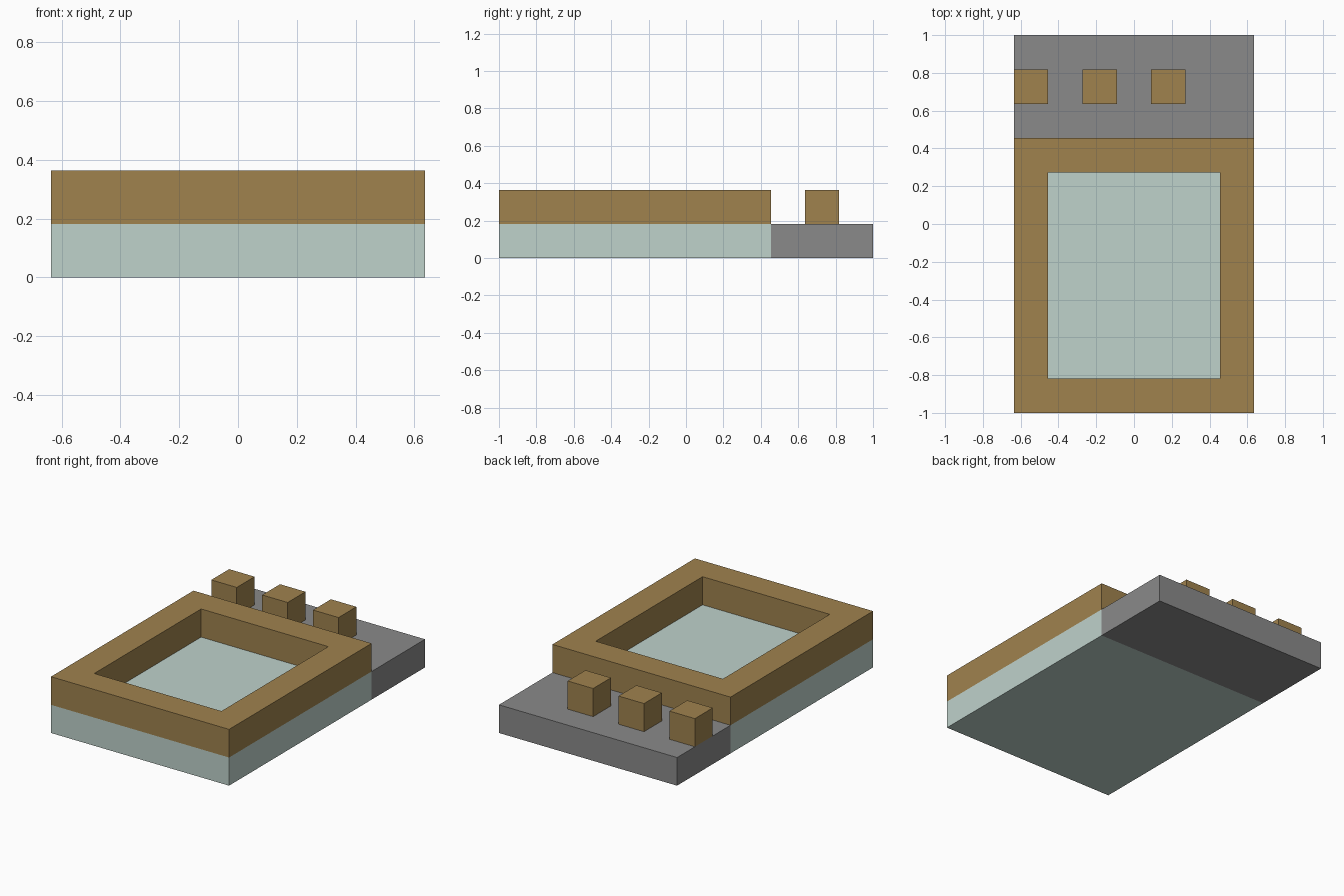
import bpy
import bmesh
from mathutils import Vector

cube = bpy.data.objects.get("Cube")
if cube:
    bpy.data.objects.remove(cube, do_unlink=True)

U = 2 / 11  # grid module: the model is 7 x 11 x 2 modules


def material(name, colour):
    mat = bpy.data.materials.new(name)
    mat.use_nodes = True
    mat.diffuse_color = (*colour, 1)
    mat.node_tree.nodes["Principled BSDF"].inputs["Base Color"].default_value = (*colour, 1)
    return mat


brown = material("brown", (0.35, 0.225, 0.076))
pale_green = material("pale green", (0.52, 0.645, 0.6))
grey = material("grey", (0.255, 0.255, 0.255))


def add_object(name, bm, mat):
    bmesh.ops.recalc_face_normals(bm, faces=bm.faces)
    mesh = bpy.data.meshes.new(name)
    bm.to_mesh(mesh)
    bm.free()
    mesh.materials.append(mat)
    obj = bpy.data.objects.new(name, mesh)
    bpy.context.collection.objects.link(obj)
    return obj


def box(name, low, high, mat):
    """Box between two corners, given in modules."""
    low, high = Vector(low) * U, Vector(high) * U
    bm = bmesh.new()
    bmesh.ops.create_cube(bm, size=1)
    bmesh.ops.scale(bm, vec=high - low, verts=bm.verts)
    bmesh.ops.translate(bm, vec=(low + high) / 2, verts=bm.verts)
    return add_object(name, bm, mat)


def frame(name, low, high, wall, mat):
    """Open rectangular rim: a rectangular wall section joined round four corners."""
    bm = bmesh.new()
    loops = []
    for inset, z in ((0, low[2]), (0, high[2]), (wall, high[2]), (wall, low[2])):
        x0, y0 = low[0] + inset, low[1] + inset
        x1, y1 = high[0] - inset, high[1] - inset
        corners = ((x0, y0), (x1, y0), (x1, y1), (x0, y1))
        loops.append([bm.verts.new(Vector((x, y, z)) * U) for x, y in corners])
    for i in range(4):
        a, b = loops[i - 1], loops[i]
        for j in range(4):
            bm.faces.new((a[j - 1], a[j], b[j], b[j - 1]))
    return add_object(name, bm, mat)


# Ground slabs
box("main_slab", (-3.5, -5.5, 0), (3.5, 2.5, 1), pale_green)
box("rear_slab", (-3.5, 2.5, 0), (3.5, 5.5, 1), grey)

# Raised rim around the open floor
frame("rim_wall", (-3.5, -5.5, 1), (3.5, 2.5, 2), 1, brown)

# Row of blocks on the rear slab, starting at the right edge
for i, x in enumerate((-3.5, -1.5, 0.5)):
    box(f"rear_block_{i + 1}", (x, 3.5, 1), (x + 1, 4.5, 2), brown)
